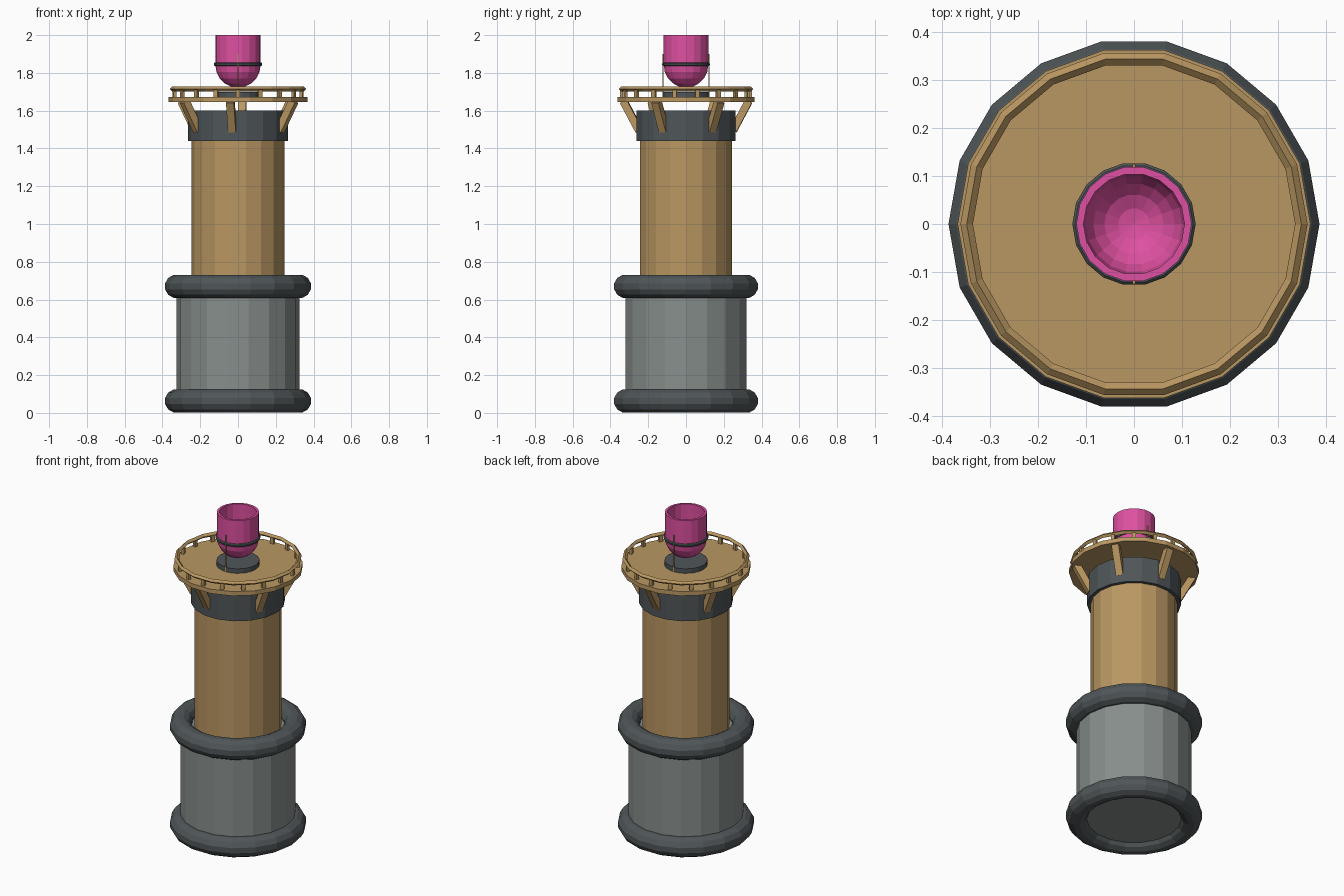
import bpy, bmesh, math
from mathutils import Vector, Matrix

if "Cube" in bpy.data.objects:
    bpy.data.objects.remove(bpy.data.objects["Cube"])

SIDES = 18


def material(name, rgb):
    m = bpy.data.materials.new(name)
    lin = [c / 12.92 if c <= 0.04045 else ((c + 0.055) / 1.055) ** 2.4 for c in rgb]
    m.diffuse_color = (*lin, 1)
    m.use_nodes = True
    m.node_tree.nodes["Principled BSDF"].inputs["Base Color"].default_value = m.diffuse_color
    return m


DARK = material("dark grey", (0.31, 0.335, 0.345))
GREY = material("mid grey", (0.53, 0.56, 0.55))
TAN = material("tan", (0.73, 0.595, 0.385))
PINK = material("pink", (0.87, 0.315, 0.63))


def finish(bm, name, mat):
    bmesh.ops.recalc_face_normals(bm, faces=bm.faces)
    mesh = bpy.data.meshes.new(name)
    bm.to_mesh(mesh)
    bm.free()
    mesh.materials.append(mat)
    ob = bpy.data.objects.new(name, mesh)
    bpy.context.collection.objects.link(ob)
    return ob


def lathe(name, profile, mat, closed=False):
    """Spin (radius, z) points around z; a closed profile makes a ring."""
    bm = bmesh.new()
    rings = []
    for r, z in profile:
        if r < 1e-6:
            rings.append([bm.verts.new((0, 0, z))] * SIDES)
        else:
            rings.append([bm.verts.new((r * math.cos(2 * math.pi * i / SIDES),
                                        r * math.sin(2 * math.pi * i / SIDES), z))
                          for i in range(SIDES)])
    n = len(rings)
    for k in range(n if closed else n - 1):
        a, b = rings[k], rings[(k + 1) % n]
        for i in range(SIDES):
            j = (i + 1) % SIDES
            bm.faces.new(list(dict.fromkeys((a[i], a[j], b[j], b[i]))))
    return finish(bm, name, mat)


def drum(name, r, z0, z1, mat):
    return lathe(name, [(0, z0), (r, z0), (r, z1), (0, z1)], mat)


def torus(name, major, minor, z, mat, seg, offset=0.0):
    pts = [(major + minor * math.cos(offset + 2 * math.pi * i / seg),
            z + minor * math.sin(offset + 2 * math.pi * i / seg)) for i in range(seg)]
    return lathe(name, pts, mat, closed=True)


def add_beam(bm, p, q, width, depth):
    """Box between two points, width measured around the tower."""
    p, q = Vector(p), Vector(q)
    axis = (q - p).normalized()
    mid = (p + q) / 2
    side = Vector((-mid.y, mid.x, 0)).normalized()
    out = side.cross(axis).normalized()
    rot = Matrix((side, out, axis)).transposed().to_4x4()
    mat = Matrix.Translation(mid) @ rot @ Matrix.Diagonal((width, depth, (q - p).length, 1))
    bmesh.ops.create_cube(bm, size=1, matrix=mat)


def polar(r, deg, z):
    a = math.radians(deg)
    return (r * math.cos(a), r * math.sin(a), z)


# Base drum with its two thick rings
drum("base_drum", 0.326, 0.04, 0.67, GREY)
for name, z in (("bottom_ring", 0.063), ("upper_ring", 0.67)):
    torus(name, 0.325, 0.063, z, DARK, 12, math.radians(15))

# Shaft and collar
drum("shaft", 0.246, 0.62, 1.59, TAN)
drum("collar", 0.266, 1.44, 1.60, DARK)

# Slanted struts carrying the platform
bm = bmesh.new()
for deg in (-97, -28, 32, 86, 152, 212):
    add_beam(bm, polar(0.25, deg, 1.495), polar(0.333, deg, 1.65), 0.042, 0.04)
finish(bm, "platform_struts", TAN)

# Platform, low railing and its short posts
drum("platform", 0.367, 1.645, 1.672, TAN)
torus("railing", 0.348, 0.013, 1.715, TAN, 4)
bm = bmesh.new()
for i in range(SIDES):
    deg = 360 / SIDES * (i + 0.5)
    add_beam(bm, polar(0.341, deg, 1.665), polar(0.341, deg, 1.712), 0.022, 0.016)
finish(bm, "railing_posts", TAN)

# Cup stand: foot disc, two thin rods and a holding ring
drum("foot_disc", 0.122, 1.668, 1.70, DARK)
bm = bmesh.new()
for s in (-1, 1):
    add_beam(bm, (0, s * 0.122, 1.67), (0, s * 0.122, 1.90), 0.006, 0.006)
finish(bm, "holder_rods", TAN)
torus("holder_ring", 0.119, 0.010, 1.846, DARK, 8, math.radians(22.5))

# Hollow round-bottomed cup
steps = 5
outer = [(0.12 * math.sin(math.pi / 2 * i / steps),
          1.842 - 0.12 * math.cos(math.pi / 2 * i / steps)) for i in range(steps + 1)]
inner = [(0.105 * math.sin(math.pi / 2 * i / steps),
          1.842 - 0.105 * math.cos(math.pi / 2 * i / steps)) for i in range(steps, -1, -1)]
lathe("cup", outer + [(0.12, 2.0), (0.105, 2.0)] + inner, PINK)
